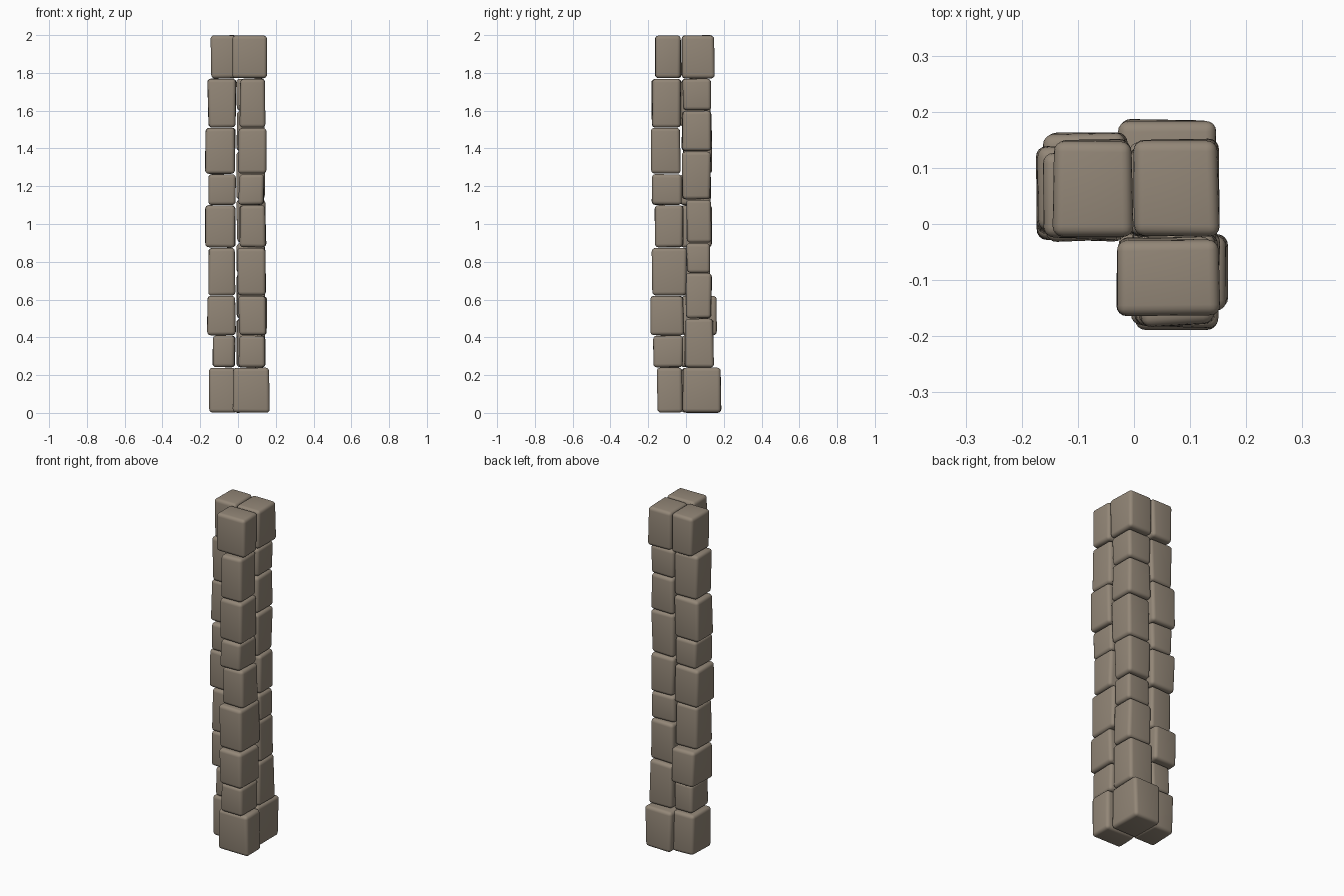
import bpy, bmesh, random
from mathutils import Vector

if "Cube" in bpy.data.objects:
    bpy.data.objects.remove(bpy.data.objects["Cube"])

random.seed(4)

stone = bpy.data.materials.new("warm grey stone")
stone.diffuse_color = (0.29, 0.24, 0.185, 1)
stone.use_nodes = True
stone.node_tree.nodes["Principled BSDF"].inputs["Base Color"].default_value = stone.diffuse_color


def block(name, x0, x1, y0, y1, z0, z1):
    """One rough-cut stone: a slightly skewed box with soft rounded edges."""
    bm = bmesh.new()
    bmesh.ops.create_cube(bm, size=1)
    lo, hi = Vector((x0, y0, z0)), Vector((x1, y1, z1))
    for v in bm.verts:
        for i in range(3):
            amount = 0.009 if i < 2 else 0.003
            skew = random.uniform(0, amount)
            v.co[i] = lo[i] + skew if v.co[i] < 0 else hi[i] - skew
    bmesh.ops.bevel(bm, geom=bm.edges[:], offset=0.019, segments=4,
                    profile=0.5, affect='EDGES')
    for f in bm.faces:
        f.smooth = True
    mesh = bpy.data.meshes.new(name)
    bm.to_mesh(mesh)
    bm.free()
    mesh.materials.append(stone)
    bpy.context.collection.objects.link(bpy.data.objects.new(name, mesh))


# Course heights: the two wings share courses, the corner column is staggered
wing_z = [0, .24, .41, .62, .875, 1.10, 1.265, 1.51, 1.77, 2]
corner_z = [0, .24, .50, .74, .90, 1.13, 1.385, 1.60, 1.77, 2]

# x0, x1, y0, y1 of each stone from the bottom up
left_wing = [
    (-.155, -.005, -.025, .155), (-.14, -.01, -.03, .14),
    (-.165, -.01, -.03, .165), (-.16, -.01, -.035, .13),
    (-.175, -.01, -.03, .14), (-.16, -.01, -.035, .135),
    (-.178, -.01, -.02, .145), (-.163, -.005, -.03, .135),
    (-.146, .0, -.028, .155)]
front_wing = [
    (-.03, .172, -.157, -.015), (.0, .15, -.178, -.01),
    (.0, .155, -.19, -.008), (-.008, .152, -.185, .007),
    (.005, .152, -.17, -.01), (.0, .14, -.185, -.022),
    (-.003, .155, -.187, -.025), (.005, .15, -.185, -.022),
    (-.033, .157, -.17, -.022)]
corner = [
    (-.03, .148, -.02, .19), (-.01, .15, -.012, .15),
    (-.01, .148, -.005, .14), (-.01, .145, .0, .13),
    (-.01, .148, .0, .14), (-.01, .145, -.025, .135),
    (-.01, .145, -.025, .138), (-.01, .145, -.022, .136),
    (-.002, .154, -.027, .157)]

for name, boxes, zs in (("left_stone", left_wing, wing_z),
                        ("front_stone", front_wing, wing_z),
                        ("corner_stone", corner, corner_z)):
    for i, box in enumerate(boxes):
        block(f"{name}_{i + 1}", *box, zs[i], zs[i + 1])
